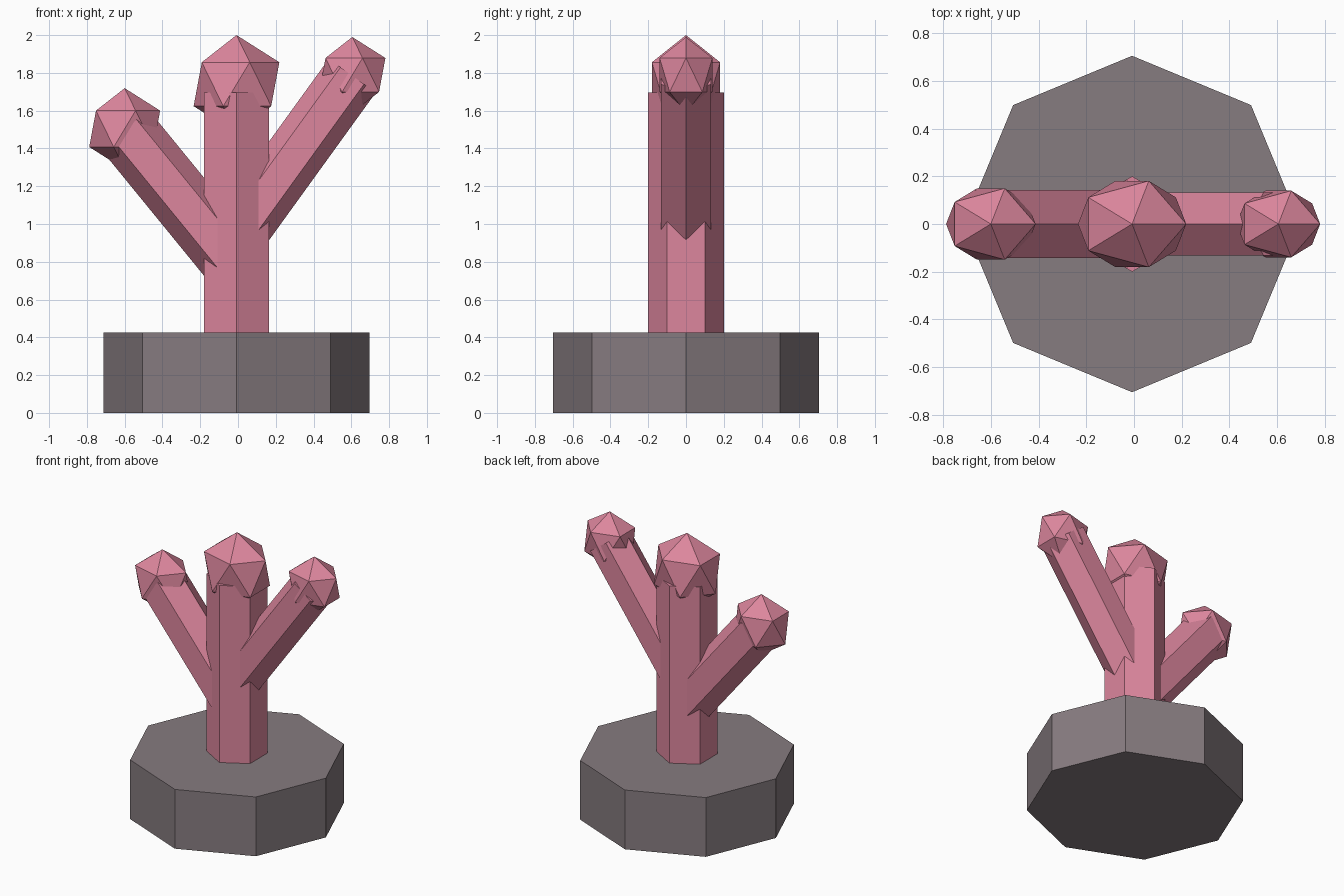
import bpy, bmesh, math
from mathutils import Vector, Matrix

if "Cube" in bpy.data.objects:
    bpy.data.objects.remove(bpy.data.objects["Cube"])


def material(name, color):
    mat = bpy.data.materials.new(name)
    mat.diffuse_color = (*color, 1)
    mat.use_nodes = True
    mat.node_tree.nodes["Principled BSDF"].inputs["Base Color"].default_value = mat.diffuse_color
    return mat


coral = material("coral_pink", (0.72, 0.24, 0.34))
stone = material("stone_grey", (0.24, 0.20, 0.215))


def add_object(name, bm, mat):
    mesh = bpy.data.meshes.new(name)
    bm.to_mesh(mesh)
    bm.free()
    mesh.materials.append(mat)
    obj = bpy.data.objects.new(name, mesh)
    bpy.context.collection.objects.link(obj)
    return obj


def prism(name, start, end, radius, sides, mat, spin=0):
    """Straight prism between two points in the xz plane."""
    a, b = Vector(start), Vector(end)
    d = b - a
    tilt = math.atan2(d.x, d.z)
    matrix = (Matrix.Translation((a + b) / 2) @ Matrix.Rotation(tilt, 4, 'Y')
              @ Matrix.Rotation(spin, 4, 'Z'))
    bm = bmesh.new()
    bmesh.ops.create_cone(bm, cap_ends=True, segments=sides, radius1=radius,
                          radius2=radius, depth=d.length, matrix=matrix)
    add_object(name, bm, mat)


def tip(name, center, radius):
    """Twenty-sided knob, slightly narrowed in depth."""
    matrix = (Matrix.Translation(center)
              @ Matrix.Diagonal((0.985, 0.825, 1.01, 1)))
    bm = bmesh.new()
    bmesh.ops.create_icosphere(bm, subdivisions=1, radius=radius, matrix=matrix)
    add_object(name, bm, coral)


CX = -0.008

# Octagonal stone base and hexagonal trunk
prism("base", (CX, 0, 0), (CX, 0, 0.425), 0.705, 8, stone)
prism("trunk", (CX, 0, 0.3), (CX, 0, 1.695), 0.2, 6, coral)
tip("trunk_tip", (CX, 0, 1.74), 0.2575)

# Side branches, each ending inside its knob
for side, start, end, radius, knob in (
        ("left", (CX, 0, 0.775), (-0.6, 0, 1.50), 0.164, 0.213),
        ("right", (CX, 0, 0.937), (0.605, 0, 1.785), 0.153, 0.199)):
    prism(side + "_branch", start, end, radius, 6, coral, math.radians(30))
    tip(side + "_tip", (end[0], 0, end[2] + 0.004), knob)
